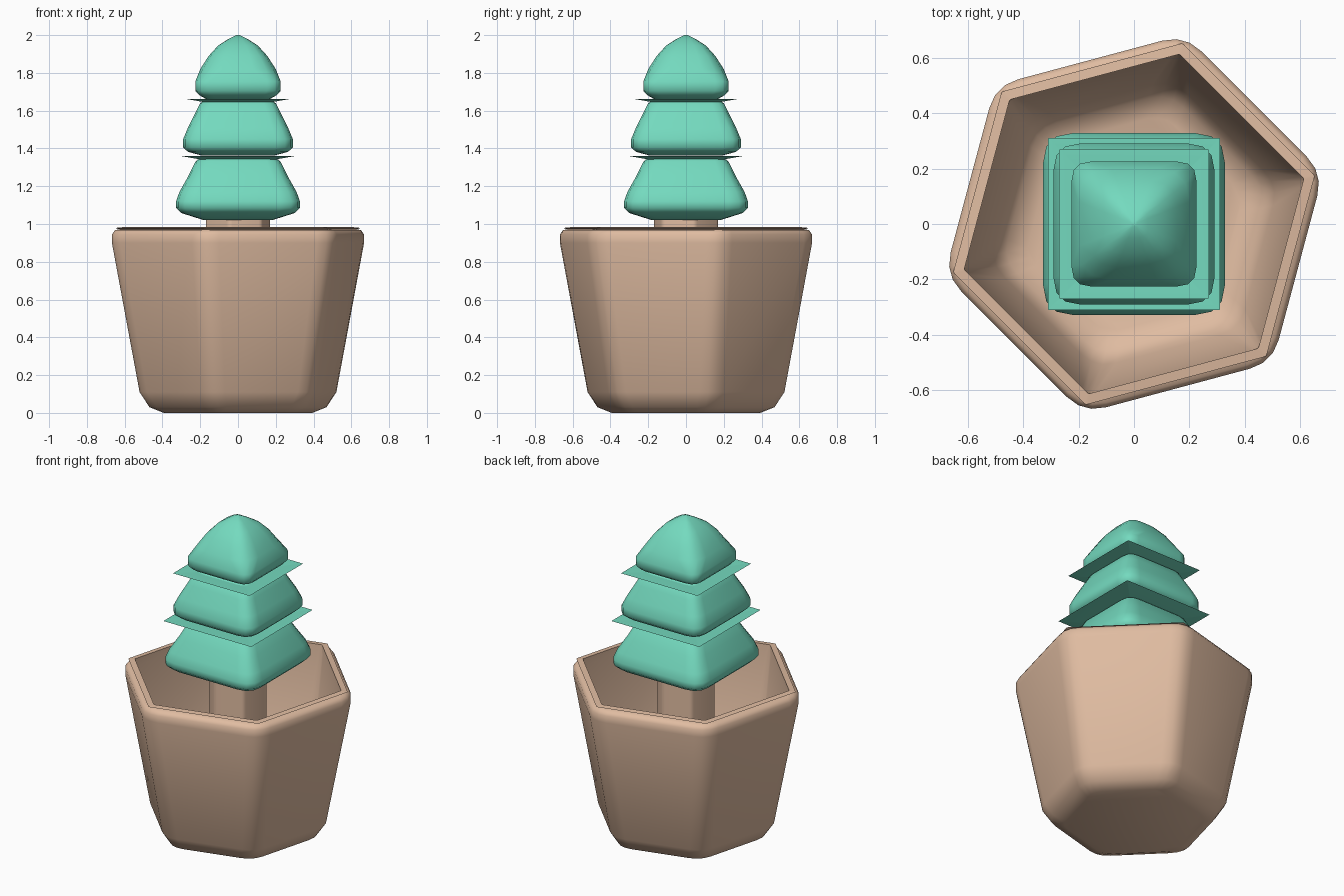
import bpy, bmesh, math
from mathutils import Vector

if "Cube" in bpy.data.objects:
    bpy.data.objects.remove(bpy.data.objects["Cube"])


def material(name, rgb):
    m = bpy.data.materials.new(name)
    m.diffuse_color = (*rgb, 1)
    m.use_nodes = True
    m.node_tree.nodes["Principled BSDF"].inputs["Base Color"].default_value = m.diffuse_color
    return m


CLAY = material("warm clay", (0.74, 0.50, 0.355))
GREEN = material("mint green", (0.175, 0.70, 0.52))


def ring(sides, radius, rot, f):
    """Polygon outline whose corners are rounded over fraction f of each edge."""
    c = [Vector((math.cos(a), math.sin(a))) * radius
         for a in (rot + math.tau * i / sides for i in range(sides))]
    pts = []
    for i in range(sides):
        a, b, d = c[i - 1], c[i], c[(i + 1) % sides]
        p, q = b.lerp(a, f), b.lerp(d, f)
        for t in (0, 1 / 3, 2 / 3, 1):
            pts.append(p.lerp(b, t).lerp(b.lerp(q, t), t))
    return pts


def loft(name, mat, sides, rot, rows, angle=40):
    """Skin rows of (radius, height, corner rounding) and cap both ends."""
    bm = bmesh.new()
    loops = [[bm.verts.new((p.x, p.y, z)) for p in ring(sides, r, rot, f)]
             for r, z, f in rows]
    for a, b in zip(loops, loops[1:]):
        for i in range(len(a)):
            j = (i + 1) % len(a)
            bm.faces.new((a[i], a[j], b[j], b[i]))
    bm.faces.new(loops[0][::-1])
    bm.faces.new(loops[-1])
    bmesh.ops.recalc_face_normals(bm, faces=bm.faces)
    me = bpy.data.meshes.new(name)
    bm.to_mesh(me)
    bm.free()
    me.materials.append(mat)
    ob = bpy.data.objects.new(name, me)
    bpy.context.collection.objects.link(ob)
    bpy.ops.object.select_all(action='DESELECT')
    ob.select_set(True)
    bpy.context.view_layer.objects.active = ob
    bpy.ops.object.shade_smooth_by_angle(angle=math.radians(angle))
    return ob


HEX = math.radians(15)
SQ = math.radians(45)
R2 = math.sqrt(2)

# Hollow six-sided pot: outside going up, flat rim, inside going down
loft("pot", CLAY, 6, HEX, [
    (0.42, 0.0, 0.15), (0.50, 0.03, 0.15), (0.555, 0.11, 0.14),
    (0.708, 0.90, 0.12), (0.708, 0.945, 0.12), (0.69, 0.968, 0.12),
    (0.655, 0.972, 0.05), (0.676, 0.979, 0.01), (0.635, 0.983, 0.01),
    (0.635, 0.93, 0.05), (0.54, 0.12, 0.14), (0.49, 0.05, 0.15),
    (0.41, 0.02, 0.15)], 50)

# Trunk standing on the pot floor
loft("trunk", CLAY, 6, HEX, [(0.18, 0.015, 0.1), (0.18, 1.04, 0.1)])

# Three square foliage tiers given as (half width, height)
tiers = {
    "lower": [(0.18, 1.02), (0.30, 1.058), (0.328, 1.085), (0.328, 1.12),
              (0.31, 1.17), (0.265, 1.25), (0.225, 1.33), (0.19, 1.36)],
    "middle": [(0.19, 1.362), (0.265, 1.382), (0.29, 1.405), (0.29, 1.45),
               (0.265, 1.51), (0.225, 1.59), (0.20, 1.64), (0.17, 1.66)],
    "top": [(0.17, 1.662), (0.205, 1.682), (0.226, 1.705), (0.226, 1.755),
            (0.20, 1.82), (0.155, 1.89), (0.105, 1.945), (0.05, 1.98),
            (0.01, 2.0)],
}
for name, prof in tiers.items():
    loft(name + "_foliage", GREEN, 4, SQ,
         [(w * R2, z, 0.16 if z < 1.8 else 0.3) for w, z in prof], 60)

# Thin sharp-cornered skirts between the tiers
for name, w, z in (("lower_skirt", 0.31, 1.36), ("upper_skirt", 0.27, 1.66)):
    loft(name, GREEN, 4, SQ, [
        ((w - 0.11) * R2, z - 0.018, 0.01), (w * R2, z + 0.001, 0.005),
        ((w - 0.03) * R2, z + 0.001, 0.005), ((w - 0.09) * R2, z - 0.004, 0.01)], 30)
